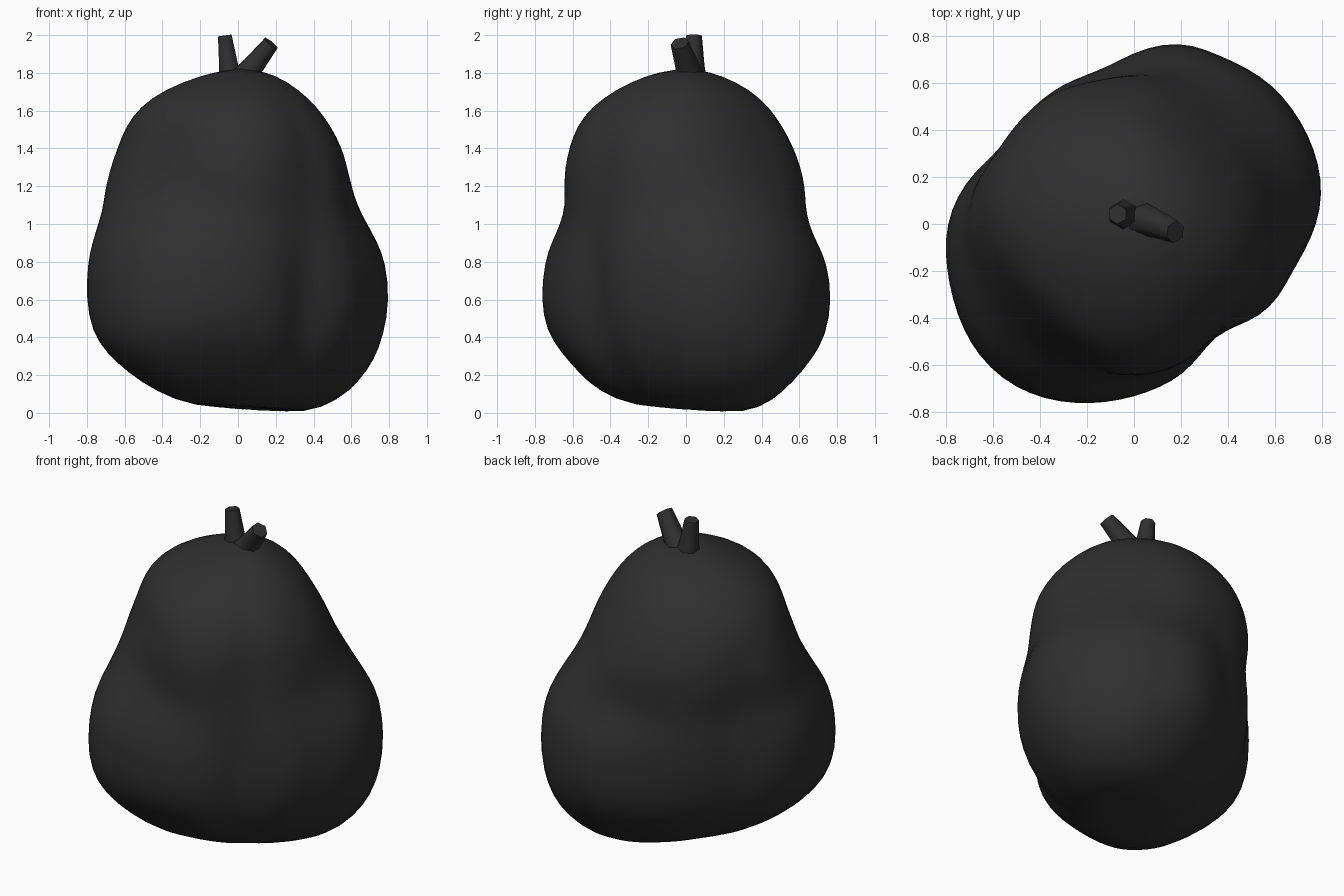
import bpy, bmesh, math
from mathutils import Vector

if "Cube" in bpy.data.objects:
    bpy.data.objects.remove(bpy.data.objects["Cube"])

dark = bpy.data.materials.new("charcoal")
dark.diffuse_color = (0.028, 0.028, 0.028, 1)
dark.use_nodes = True
dark.node_tree.nodes["Principled BSDF"].inputs["Base Color"].default_value = dark.diffuse_color


def finish(name, bm, angle):
    bmesh.ops.recalc_face_normals(bm, faces=bm.faces[:])
    me = bpy.data.meshes.new(name)
    bm.to_mesh(me)
    bm.free()
    me.materials.append(dark)
    ob = bpy.data.objects.new(name, me)
    bpy.context.collection.objects.link(ob)
    bpy.ops.object.select_all(action='DESELECT')
    ob.select_set(True)
    bpy.context.view_layer.objects.active = ob
    bpy.ops.object.shade_smooth_by_angle(angle=math.radians(angle))
    return ob


def skin(bm, rings, caps):
    for lo, hi in zip(rings, rings[1:]):
        n = len(lo)
        for i in range(n):
            j = (i + 1) % n
            bm.faces.new((lo[i], lo[j], hi[j], hi[i]))
    for ring, tip in zip((rings[0], rings[-1]), caps):
        if tip is None:
            bm.faces.new(ring)
        else:
            t = bm.verts.new(tip)
            for i in range(len(ring)):
                bm.faces.new((ring[i], ring[(i + 1) % len(ring)], t))


# Fruit body: height, half width on the long diagonal, on the short one, centre x, y
LEVELS = [
    (0.015, 0.37, 0.20, 0.06, 0.02), (0.09, 0.56, 0.36, 0.045, 0.0),
    (0.19, 0.69, 0.47, 0.03, 0.0), (0.30, 0.78, 0.56, 0.01, 0.0),
    (0.42, 0.83, 0.62, 0.0, 0.0), (0.60, 0.85, 0.655, 0.0, 0.0),
    (0.80, 0.83, 0.655, -0.005, 0.0), (0.90, 0.79, 0.645, -0.01, -0.005),
    (1.00, 0.735, 0.635, -0.015, -0.005), (1.10, 0.675, 0.635, -0.025, 0.0),
    (1.20, 0.62, 0.635, -0.035, 0.0), (1.30, 0.58, 0.625, -0.04, -0.005),
    (1.40, 0.54, 0.605, -0.04, -0.01),
    (1.52, 0.49, 0.555, -0.05, -0.025), (1.62, 0.43, 0.475, -0.05, -0.025),
    (1.71, 0.33, 0.365, -0.035, -0.015), (1.79, 0.18, 0.20, 0.005, -0.01),
]
# Lobes and grooves: direction in degrees, width, depth, centre height, height spread
BUMPS = [(178, 20, 0.055, 0.6, 0.6), (5, 20, 0.045, 0.6, 0.6), (306, 12, -0.075, 0.65, 0.45),
         (314, 8, -0.03, 1.35, 0.3), (330, 9, 0.025, 0.6, 0.4), (102, 11, -0.035, 0.8, 0.6),
         (77, 9, 0.015, 0.6, 0.3), (270, 18, 0.025, 1.35, 0.3), (150, 9, -0.025, 0.75, 0.6),
         (225, 22, 0.025, 0.5, 0.5), (45, 22, -0.01, 0.6, 0.5), (60, 8, -0.02, 0.6, 0.5),
         (280, 15, -0.03, 0.93, 0.2), (88, 14, -0.02, 1.0, 0.18),
         (0, 25, -0.03, 1.1, 0.22), (255, 22, -0.04, 1.07, 0.22), (76, 18, -0.03, 0.97, 0.18),
         (257, 20, -0.045, 0.22, 0.14), (75, 20, -0.03, 0.22, 0.14)]


def body_radius(deg, z, a, b):
    t = math.radians(deg - 45)
    n = 2.1 if z < 1.15 else 2.22
    r = ((abs(math.cos(t)) / a) ** n + (abs(math.sin(t)) / b) ** n) ** (-1 / n)
    scale = min(1, r / 0.6)
    for direction, width, depth, height, spread in BUMPS:
        d = (deg - direction + 180) % 360 - 180
        r += depth * scale * math.exp(-(d / width) ** 2 - ((z - height) / spread) ** 2)
    return r


bm = bmesh.new()
rings = []
for z, a, b, cx, cy in LEVELS:
    ring = []
    for k in range(40):
        deg = k * 9
        r = body_radius(deg, z, a, b)
        x, y = r * math.cos(math.radians(deg)), r * math.sin(math.radians(deg))
        tilt = -0.045 * (x + y) * max(0, 1 - z / 0.6)
        ring.append(bm.verts.new((cx + x, cy + y, z + tilt)))
    rings.append(ring)
skin(bm, rings, [(0.06, 0.02, 0.035), (0.02, 0.0, 1.83)])
body = finish("fruit_body", bm, 60)
body.modifiers.new("smooth", 'SUBSURF').levels = 1
body.modifiers["smooth"].render_levels = 1


# Cut stem stubs: six-sided tapered rods
def stub(name, points, radii):
    axis = (Vector(points[-1]) - Vector(points[0])).normalized()
    side = axis.cross(Vector((0, 1, 0))).normalized()
    up = axis.cross(side)
    bm = bmesh.new()
    rings = []
    for p, r in zip(points, radii):
        ring = []
        for k in range(6):
            t = k * math.pi / 3 + math.pi / 6
            ring.append(bm.verts.new(Vector(p) + r * (math.cos(t) * side + math.sin(t) * up)))
        rings.append(ring)
    skin(bm, rings, [None, None])
    finish(name, bm, 65)


stub("upright_stem", [(-0.035, 0.04, 1.74), (-0.05, 0.04, 1.84), (-0.07, 0.042, 1.998)],
     [0.075, 0.058, 0.042])
stub("leaning_stem", [(0.0, 0.025, 1.74), (0.075, 0.01, 1.83), (0.175, -0.033, 1.957)],
     [0.085, 0.066, 0.049])
